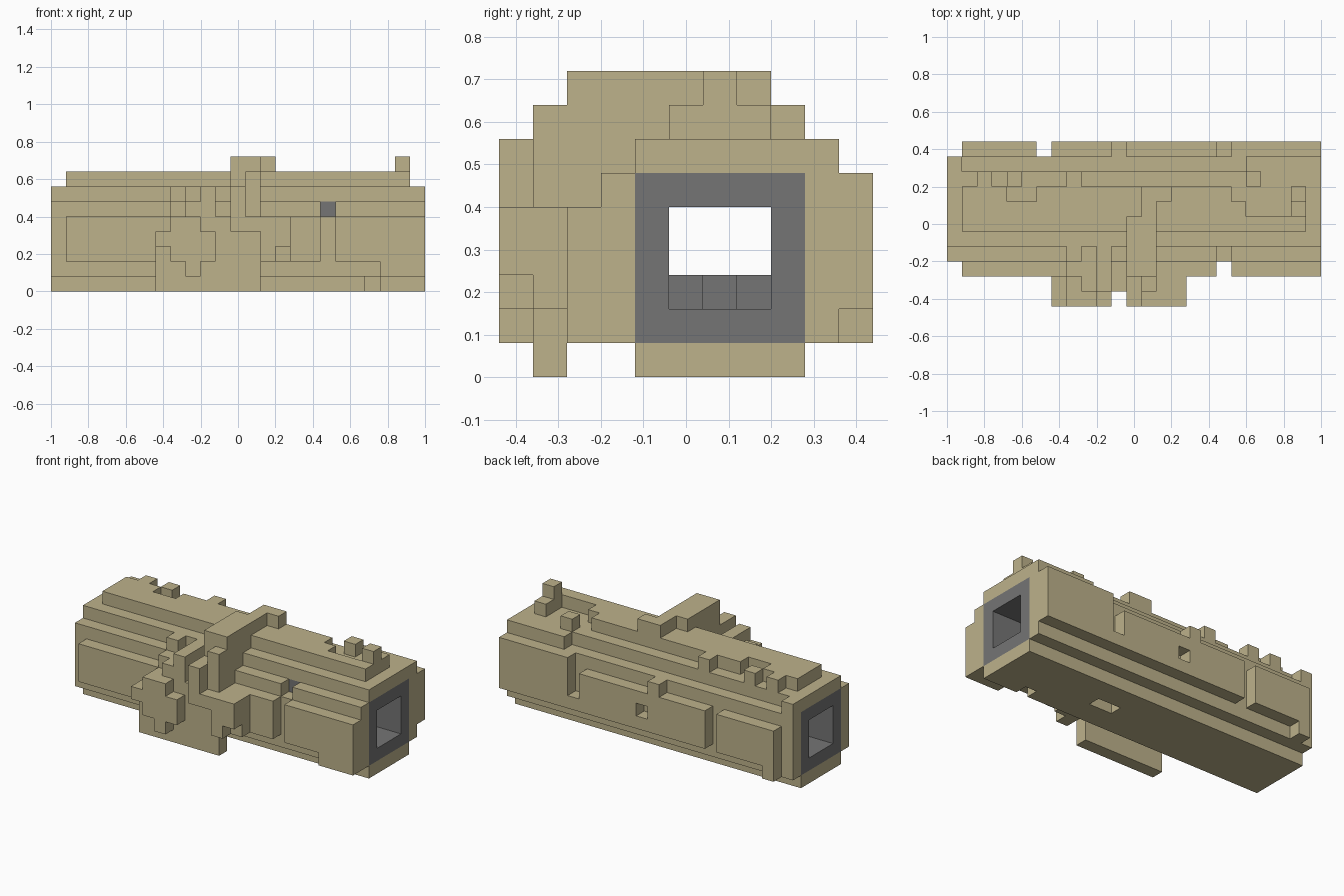
import bpy
import bmesh
import math
from mathutils import Vector

CELL = 0.08
ORIGIN = Vector((-1.0, -0.44, 0.0))
# Unit face directions, each with the two axes that span the face
AXES = [Vector((1, 0, 0)), Vector((0, 1, 0)), Vector((0, 0, 1))]

default_cube = bpy.data.objects.get("Cube")
if default_cube:
    bpy.data.objects.remove(default_cube, do_unlink=True)


def make_material(name, colour):
    material = bpy.data.materials.new(name)
    material.use_nodes = True
    material.diffuse_color = (*colour, 1)
    shader = material.node_tree.nodes["Principled BSDF"]
    shader.inputs["Base Color"].default_value = (*colour, 1)
    shader.inputs["Roughness"].default_value = 0.9
    return material


bark = make_material("pale bark", (0.51, 0.445, 0.258))
grey = make_material("grey lining", (0.178, 0.178, 0.178))


def box_cells(box):
    """Grid cells of a box given as x range, y range, z range."""
    x0, x1, y0, y1, z0, z1 = box
    return {(x, y, z) for x in range(x0, x1)
            for y in range(y0, y1) for z in range(z0, z1)}


def build_part(name, material, boxes, cuts=()):
    """Join boxes on the block grid, remove cuts and keep the outer skin."""
    cells = set().union(*map(box_cells, boxes))
    cells = cells.difference(*map(box_cells, cuts))
    bm = bmesh.new()
    for cell in cells:
        centre = Vector(cell) + Vector((0.5, 0.5, 0.5))
        for a in range(3):
            u, v = AXES[(a + 1) % 3] / 2, AXES[(a + 2) % 3] / 2
            for side in (-1, 1):
                step = AXES[a] * side
                if tuple(int(c) for c in Vector(cell) + step) in cells:
                    continue
                middle = centre + step / 2
                ring = [middle - u - v, middle + u - v,
                        middle + u + v, middle - u + v]
                bm.faces.new([bm.verts.new(ORIGIN + p * CELL)
                              for p in ring[::side]])
    bmesh.ops.remove_doubles(bm, verts=bm.verts, dist=CELL / 100)
    bmesh.ops.dissolve_limit(bm, angle_limit=math.radians(1),
                             verts=bm.verts, edges=bm.edges)
    mesh = bpy.data.meshes.new(name)
    bm.to_mesh(mesh)
    bm.free()
    mesh.materials.append(material)
    part = bpy.data.objects.new(name, mesh)
    bpy.context.collection.objects.link(part)


# Stepped hollow log, with small nicks in its top, front and underside
build_part("log_shell", bark, [
    (0, 25, 4, 9, 0, 1),
    (0, 25, 3, 10, 1, 6),
    (0, 25, 4, 9, 6, 7),
    (1, 24, 5, 8, 7, 8),
], cuts=[
    (0, 25, 4, 9, 1, 6),
    (18, 19, 3, 4, 5, 6),
    (4, 6, 7, 8, 7, 8),
    (19, 23, 7, 8, 7, 8),
    (20, 23, 6, 7, 7, 8),
    (21, 22, 4, 5, 0, 1),
    (15, 17, 6, 7, 0, 1),
])

# Square grey tube inside the log, open at both ends
build_part("log_lining", grey, [(0, 25, 4, 9, 1, 6)],
           cuts=[(0, 25, 5, 8, 2, 5)])
for number, x in enumerate((20, 12, 5)):
    y = 5 + number
    build_part(f"lining_lump_{number + 1}", grey, [(x, x + 1, y, y + 1, 2, 3)])

# Raised bark panels along the two long sides
build_part("front_bark_panels", bark, [
    (1, 7, 2, 3, 2, 5),
    (7, 18, 2, 3, 2, 5),
    (19, 25, 2, 3, 2, 5),
    (22, 25, 2, 3, 1, 2),
])
build_part("back_bark_panels", bark, [
    (1, 6, 10, 11, 2, 5),
    (1, 2, 10, 11, 1, 2),
    (7, 18, 10, 11, 2, 5),
    (18, 19, 10, 11, 2, 3),
    (19, 25, 10, 11, 2, 6),
    (11, 12, 10, 11, 5, 6),
], cuts=[(12, 13, 10, 11, 3, 4)])

# Bumps on the back shoulder and the upright stub on top
build_part("shoulder_bumps", bark, [
    (0, 1, 9, 10, 6, 7),
    (20, 25, 9, 10, 6, 7),
    (2, 3, 8, 9, 7, 8),
    (4, 5, 8, 9, 7, 8),
    (8, 9, 8, 9, 7, 8),
    (20, 21, 8, 9, 7, 8),
])
build_part("top_stub", bark, [(23, 24, 6, 7, 7, 9)])

# Long root running over the top and stepping down the front
build_part("draped_root", bark, [
    (13, 14, 2, 8, 8, 9),
    (12, 13, 2, 6, 8, 9),
    (14, 15, 7, 8, 8, 9),
    (13, 14, 1, 5, 7, 8),
    (12, 13, 2, 5, 7, 8),
    (12, 14, 1, 4, 6, 7),
    (12, 14, 1, 3, 4, 6),
    (12, 13, 0, 1, 4, 7),
])

# Root plate hanging to the ground, with a knot on each side
build_part("root_plate", bark, [
    (7, 14, 1, 2, 0, 4),
    (8, 12, 1, 2, 4, 5),
    (14, 16, 1, 2, 2, 5),
])
build_part("right_knot", bark, [
    (7, 8, 0, 1, 3, 4),
    (8, 11, 0, 1, 2, 4),
    (9, 10, 0, 1, 1, 2),
    (8, 10, 0, 1, 4, 5),
])
build_part("left_knot", bark, [
    (12, 14, 0, 1, 4, 5),
    (14, 15, 0, 1, 2, 5),
    (15, 16, 0, 1, 3, 5),
])

# Two short root strands climbing from the right knot
build_part("short_root_strands", bark, [
    (8, 9, 3, 4, 6, 7),
    (8, 9, 2, 3, 5, 6),
    (9, 10, 1, 3, 5, 6),
    (10, 11, 3, 4, 6, 7),
    (10, 11, 1, 3, 5, 7),
])
